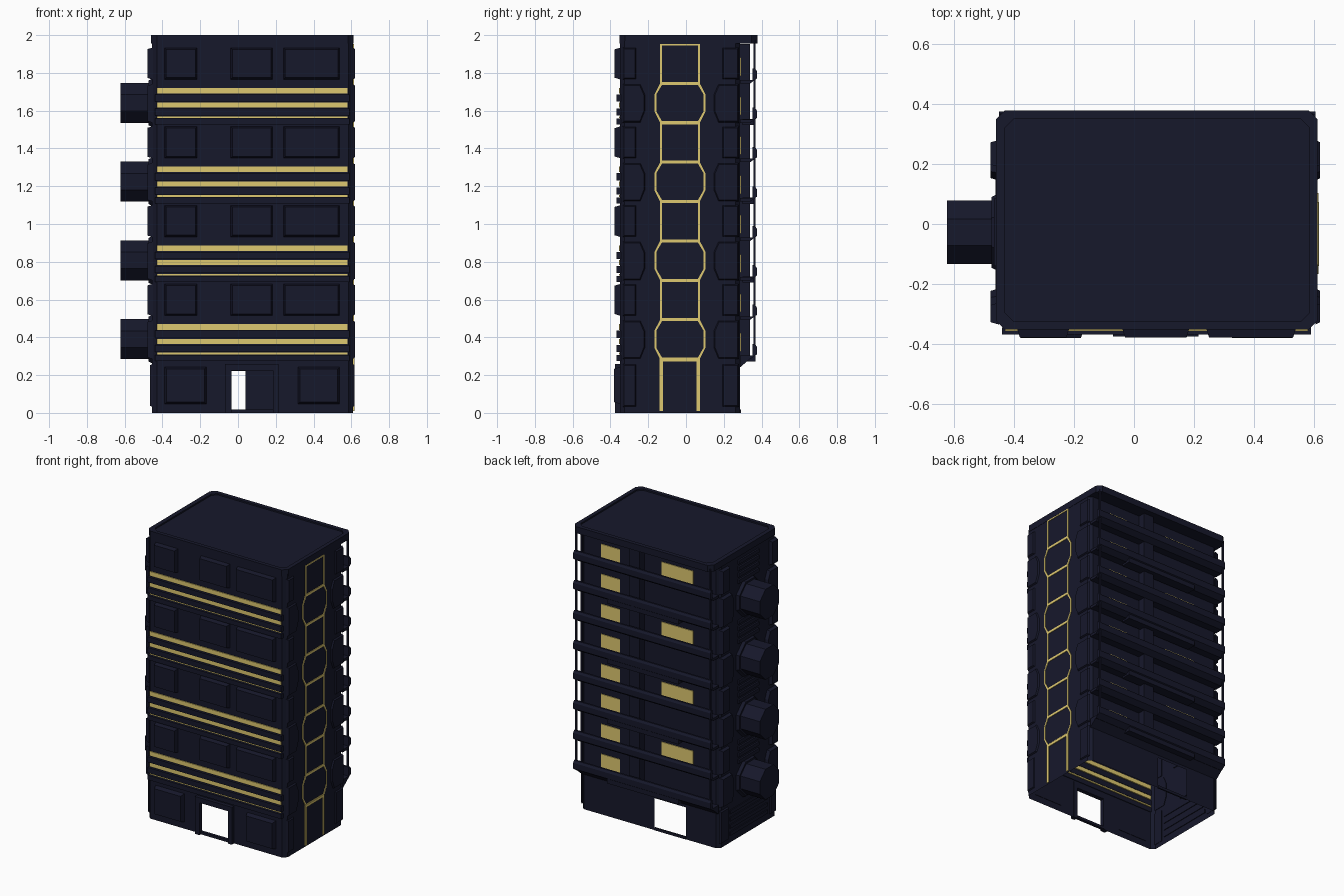
import bpy, bmesh, math
from mathutils import Vector

if "Cube" in bpy.data.objects:
    bpy.data.objects.remove(bpy.data.objects["Cube"])


def material(name, rgb):
    m = bpy.data.materials.new(name)
    m.diffuse_color = (*rgb, 1)
    m.use_nodes = True
    m.node_tree.nodes["Principled BSDF"].inputs["Base Color"].default_value = m.diffuse_color
    return m


NAVY = material("navy", (0.008, 0.009, 0.024))
GOLD = material("gold", (0.73, 0.58, 0.16))


def place(axis, p, t):
    """2D point p plus depth t along the axis."""
    return {"x": (t, p[0], p[1]), "y": (p[0], t, p[1]), "z": (p[0], p[1], t)}[axis]


def finish(name, bm, mat):
    bmesh.ops.recalc_face_normals(bm, faces=bm.faces)
    me = bpy.data.meshes.new(name)
    bm.to_mesh(me)
    bm.free()
    me.materials.append(mat)
    ob = bpy.data.objects.new(name, me)
    bpy.context.collection.objects.link(ob)
    return ob


def prism(name, pts, axis, a, b, mat=NAVY, inset=0.0):
    """Extrude a 2D outline from a to b; inset tapers the b end."""
    bm = bmesh.new()
    n = len(pts)
    cx = (min(p[0] for p in pts) + max(p[0] for p in pts)) / 2
    cy = (min(p[1] for p in pts) + max(p[1] for p in pts)) / 2
    w = max(p[0] for p in pts) - cx
    h = max(p[1] for p in pts) - cy
    end = [(cx + (p[0] - cx) * (1 - inset / w), cy + (p[1] - cy) * (1 - inset / h)) for p in pts]
    v0 = [bm.verts.new(place(axis, p, a)) for p in pts]
    v1 = [bm.verts.new(place(axis, p, b)) for p in end]
    bm.faces.new(v0)
    bm.faces.new(v1)
    for i in range(n):
        j = (i + 1) % n
        bm.faces.new((v0[i], v0[j], v1[j], v1[i]))
    return finish(name, bm, mat)


def rect(a0, a1, b0, b1):
    return [(a0, b0), (a1, b0), (a1, b1), (a0, b1)]


def ring(name, outer, inner, axis, a, b, mat):
    """Flat frame between two outlines with the same point count."""
    bm = bmesh.new()
    loops = [[bm.verts.new(place(axis, p, t)) for p in o]
             for o, t in ((outer, a), (outer, b), (inner, b), (inner, a))]
    n = len(outer)
    for k in range(4):
        p, q = loops[k], loops[(k + 1) % 4]
        for i in range(n):
            j = (i + 1) % n
            bm.faces.new((p[i], p[j], q[j], q[i]))
    return finish(name, bm, mat)


def octagon(cy, cz, r):
    k = r * math.tan(math.pi / 8)
    return [(cy + r, cz - k), (cy + r, cz + k), (cy + k, cz + r), (cy - k, cz + r),
            (cy - r, cz + k), (cy - r, cz - k), (cy - k, cz - r), (cy + k, cz - r)]


def plan(x0, x1, y0, y1, c):
    return [(x0 + c, y0), (x1 - c, y0), (x1, y0 + c), (x1, y1 - c),
            (x1 - c, y1), (x0 + c, y1), (x0, y1 - c), (x0, y0 + c)]


STEP = 0.2085
BASE = [0.285 + STEP * k for k in range(8)]

# hollow body shell, open underneath, with a doorway in front and back
bm = bmesh.new()
outline = plan(-0.455, 0.61, -0.35, 0.287, 0.025)
doors = {0: (-0.035, 0.185, 0.225), 4: (0.04, -0.2, 0.222)}
for i, p in enumerate(outline):
    q = outline[(i + 1) % 8]
    loop = [(*p, 0)]
    if i in doors:
        d0, d1, h = doors[i]
        loop += [(d0, p[1], 0), (d0, p[1], h), (d1, p[1], h), (d1, p[1], 0)]
    loop += [(*q, 0), (*q, 1.97), (*p, 1.97)]
    bm.faces.new([bm.verts.new(v) for v in loop])
bmesh.ops.remove_doubles(bm, verts=bm.verts, dist=1e-5)
finish("body_shell", bm, NAVY)

# roof slab with shallow rim
prism("roof_slab", plan(-0.46, 0.612, -0.352, 0.378, 0.03), "z", 1.955, 1.99)
ring("roof_rim", plan(-0.46, 0.612, -0.352, 0.378, 0.03),
     plan(-0.43, 0.585, -0.325, 0.35, 0.03), "z", 1.985, 2.0, NAVY)

# front doorway frame, sill and ground panels
prism("front_door_frame", [(-0.07, 0), (-0.035, 0), (-0.035, 0.225), (0.185, 0.225), (0.185, 0),
                           (0.215, 0), (0.215, 0.26), (-0.07, 0.26)], "y", -0.345, -0.375)
prism("front_sill", rect(-0.035, 0.185, 0, 0.018), "y", -0.34, -0.36)
prism("back_sill", rect(-0.2, 0.04, 0, 0.018), "y", 0.28, 0.29)
for x0, x1 in ((-0.39, -0.165), (0.315, 0.54)):
    prism("front_ground_panel", rect(x0, x1, 0.045, 0.245), "y", -0.345, -0.38, inset=0.012)

for k, b in enumerate(BASE):
    if k % 2 == 0:
        # front bands: gold strips between dark slats
        for z0, z1 in ((0.025, 0.034), (0.08, 0.107), (0.155, 0.185)):
            prism("front_gold_strip", rect(-0.43, 0.58, b + z0, b + z1), "y", -0.342, -0.356, GOLD)
        for z0, z1 in ((-0.01, 0.022), (0.038, 0.075), (0.112, 0.15)):
            prism("front_slat", rect(-0.44, 0.59, b + z0, b + z1), "y", -0.345, -0.368)
        # left octagonal pods with collar
        prism("pod_collar", octagon(-0.028, b + 0.105, 0.13), "x", -0.45, -0.475, inset=0.012)
        prism("pod", octagon(-0.028, b + 0.105, 0.106), "x", -0.45, -0.623)
    else:
        # front wall panels
        for x0, x1 in ((-0.39, -0.215), (-0.04, 0.185), (0.24, 0.54)):
            prism("front_panel", rect(x0, x1, b + 0.02, b + 0.19), "y", -0.345, -0.378, inset=0.01)
        # left wall slats
        for s in range(4):
            z = b + 0.025 + s * 0.045
            prism("left_slat", rect(-0.14, 0.085, z, z + 0.025), "x", -0.45, -0.467)

    # panels on both side walls
    for side, x0, x1 in (("left", -0.45, -0.478), ("right", 0.605, 0.62)):
        for edge, mid, end in ((-0.335, -0.215, -0.24), (0.28, 0.145, 0.17)):
            if k % 2 == 0:
                pts = [(edge, b), (end, b), (mid, b + 0.06), (mid, b + 0.15),
                       (end, b + 0.205), (edge, b + 0.205)]
            else:
                inner = -0.262 if edge < 0 else 0.19
                pts = rect(min(edge, inner), max(edge, inner), b + 0.02, b + 0.19)
            prism(side + "_panel", pts, "x", x0, x1, inset=0.008)

    # right gold frames: octagon-like and square in turn
    def frame(t, bulge):
        y0, y1, z0, z1 = -0.137 + t, 0.073 - t, b + t * 0.8, b + STEP - t * 0.8
        return [(y0, z0), (y1, z0), (y1 + bulge, b + 0.06), (y1 + bulge, b + 0.15),
                (y1, z1), (y0, z1), (y0 - bulge, b + 0.15), (y0 - bulge, b + 0.06)]
    bulge = 0.03 if k % 2 == 0 else 0
    ring("right_gold_frame", frame(0, bulge), frame(0.01, bulge), "x", 0.606, 0.614, GOLD)

    # back balcony: floor and parapet in one profile
    prism("balcony", [(0.285, b), (0.34, b), (0.375, b + 0.025), (0.375, b + 0.065), (0.365, b + 0.08),
                      (0.352, b + 0.08), (0.352, b + 0.018), (0.285, b + 0.018)], "x", -0.45, 0.605)
    if k % 2 == 0:
        prism("balcony_lip", rect(-0.2, 0.35, 0.30, 0.368), "z", b - 0.012, b + 0.02)
    # partition, corner posts and windows
    top = b + STEP
    prism("balcony_partition", rect(0.12, 0.2, 0.28, 0.34), "z", b, top)
    for x in (-0.44, 0.59):
        prism("balcony_post", rect(x - 0.006, x + 0.006, 0.357, 0.368), "z", b + 0.07, top + 0.02)
    prism("back_window", rect(0.305, 0.45, b + 0.04, b + 0.137), "y", 0.28, 0.292, GOLD)
    if k % 2:
        prism("back_wide_window", rect(-0.257, -0.015, b + 0.04, b + 0.137), "y", 0.28, 0.292, GOLD)

# sloped support under the lowest balcony
prism("balcony_bracket", [(0.285, 0.24), (0.34, 0.287), (0.285, 0.287)], "x", -0.45, 0.605)

# ground floor side panels and right door frame
for side, x0, x1 in (("left", -0.45, -0.465), ("right", 0.605, 0.618)):
    for y0, y1 in ((-0.335, -0.262), (0.19, 0.28)):
        prism(side + "_ground_panel", rect(y0, y1, 0.03, 0.26), "x", x0, x1, inset=0.008)
prism("right_door_frame", [(-0.14, 0.01), (-0.122, 0.01), (-0.122, 0.272), (0.055, 0.272), (0.055, 0.01),
                           (0.073, 0.01), (0.073, 0.29), (-0.14, 0.29)], "x", 0.604, 0.616, GOLD)
# left ground slats
for s in range(4):
    z = 0.05 + s * 0.05
    prism("left_ground_slat", rect(-0.24, 0.17, z, z + 0.025), "x", -0.45, -0.462)
